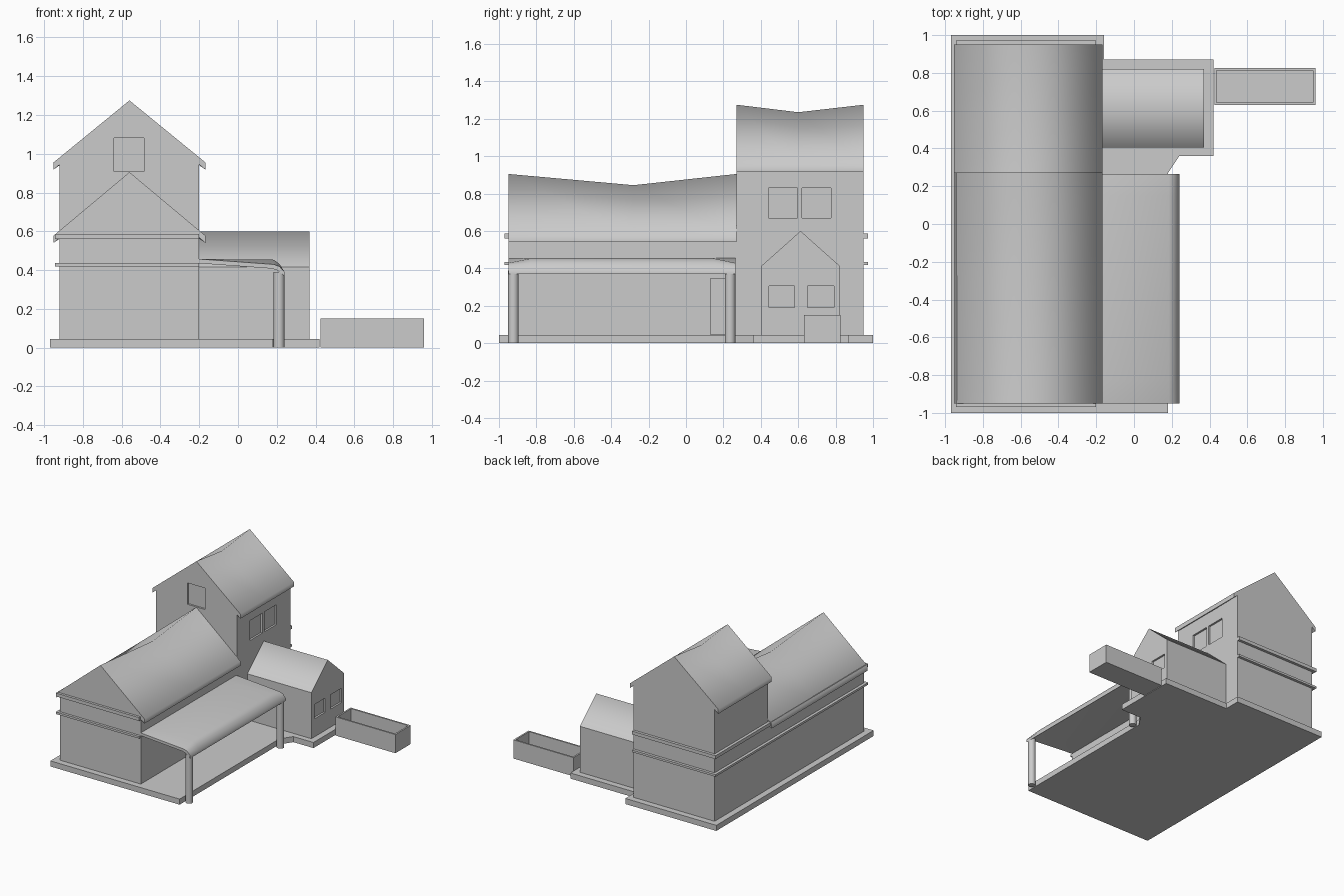
import bpy, bmesh, math
from mathutils import Matrix

if "Cube" in bpy.data.objects:
    bpy.data.objects.remove(bpy.data.objects["Cube"])

GREY = bpy.data.materials.new("plain grey")
GREY.use_nodes = True
GREY.diffuse_color = (0.6, 0.6, 0.6, 1)
GREY.node_tree.nodes["Principled BSDF"].inputs["Base Color"].default_value = (0.6, 0.6, 0.6, 1)


def finish(name, bm, smooth=None):
    bmesh.ops.recalc_face_normals(bm, faces=bm.faces)
    mesh = bpy.data.meshes.new(name)
    bm.to_mesh(mesh)
    bm.free()
    mesh.materials.append(GREY)
    obj = bpy.data.objects.new(name, mesh)
    bpy.context.collection.objects.link(obj)
    bpy.ops.object.select_all(action="DESELECT")
    obj.select_set(True)
    bpy.context.view_layer.objects.active = obj
    if smooth:
        bpy.ops.object.shade_smooth_by_angle(angle=math.radians(smooth))
    return obj


def loft(name, sections, smooth=None):
    """Join equal rings of points and cap both ends."""
    bm = bmesh.new()
    rings = [[bm.verts.new(p) for p in s] for s in sections]
    for a, b in zip(rings, rings[1:]):
        for i in range(len(a)):
            j = (i + 1) % len(a)
            bm.faces.new((a[i], a[j], b[j], b[i]))
    bm.faces.new(rings[0])
    bm.faces.new(rings[-1])
    return finish(name, bm, smooth)


def box(name, x, y, z):
    ring = [(x[0], y[0]), (x[1], y[0]), (x[1], y[1]), (x[0], y[1])]
    return loft(name, [[(*p, h) for p in ring] for h in z])


def cut(obj, x, y, z):
    """Sink a box-shaped recess into a part."""
    cutter = box("cutter", x, y, z)
    cutter.hide_render = True
    bpy.context.view_layer.objects.active = obj
    mod = obj.modifiers.new("recess", "BOOLEAN")
    mod.operation, mod.solver, mod.object = "DIFFERENCE", "EXACT", cutter
    bpy.ops.object.modifier_apply(modifier=mod.name)
    bpy.data.objects.remove(cutter)


MID, HALF, EAVE, THICK = -0.56, 0.36, 0.392, 0.037
FLOOR = 0.02


def gabled_block(name, ys, ridges, eave):
    """Walls with a sagging saddle roof running along y."""
    walls, roof = [], []
    for y, ridge in zip(ys, ridges):
        under = ridge - THICK
        wall_top = under - (ridge - eave) * HALF / EAVE
        walls.append([(MID - HALF, y, FLOOR), (MID + HALF, y, FLOOR),
                      (MID + HALF, y, wall_top), (MID, y, under), (MID - HALF, y, wall_top)])
        roof.append([(MID - EAVE, y, eave), (MID, y, ridge), (MID + EAVE, y, eave),
                     (MID + EAVE, y, eave - THICK), (MID, y, under), (MID - EAVE, y, eave - THICK)])
    loft(name + "_roof", roof, 85)
    return loft(name + "_walls", walls)


# Ground slab with a stepped outline
outline = [(-0.97, 1), (-0.16, 1), (-0.16, 0.87), (0.42, 0.87), (0.42, 0.36),
           (0.24, 0.36), (0.18, 0.27), (0.18, -1), (-0.97, -1)]
loft("ground_slab", [[(*p, z) for p in outline] for z in (0, 0.045)])

# Long hall with a side door
hall = gabled_block("hall", (-0.95, -0.28, 0.27), (0.905, 0.845, 0.905), 0.577)
cut(hall, (-0.212, -0.1), (0.13, 0.25), (0.046, 0.345))

# Tall tower with side and front windows
tower = gabled_block("tower", (0.27, 0.6, 0.95), (1.275, 1.235, 1.275), 0.955)
for y in ((0.44, 0.595), (0.62, 0.775)):
    cut(tower, (-0.215, -0.1), y, (0.67, 0.83))
cut(tower, (-0.64, -0.485), (0.2, 0.285), (0.908, 1.08))

# Horizontal trim around front, left and back
for name, z in (("lower", (0.418, 0.435)), ("upper", (0.56, 0.587))):
    box(name + "_trim", (-0.943, -0.201), (-0.97, 0.972), z)

# Small side wing
wing = box("wing_walls", (-0.21, 0.37), (0.405, 0.82), (FLOOR, 0.415))
loft("wing_roof", [[(x, 0.405, 0.415), (x, 0.6125, 0.6), (x, 0.82, 0.415)]
                   for x in (-0.21, 0.37)], 85)
for y in ((0.445, 0.58), (0.65, 0.79)):
    cut(wing, (0.355, 0.5), y, (0.19, 0.305))

# Porch canopy, dropping toward its outer edge and ends
canopy = []
for y, drop in ((-0.95, 0.024), (-0.83, 0), (0.15, 0), (0.265, 0.024)):
    canopy.append([(-0.205, y, 0.457), (0.185, y, 0.453 - drop), (0.215, y, 0.43 - drop / 2),
                   (0.24, y, 0.39), (0.24, y, 0.37), (0.2, y, 0.4), (0.17, y, 0.42 - drop / 2),
                   (-0.205, y, 0.435)])
loft("porch_canopy", canopy, 40)

# Round porch posts
for name, y in (("front", -0.923), ("back", 0.236)):
    bm = bmesh.new()
    bmesh.ops.create_cone(bm, cap_ends=True, segments=16, radius1=0.028, radius2=0.028,
                          depth=0.39, matrix=Matrix.Translation((0.212, y, 0.195)))
    finish(name + "_post", bm, 40)

# Open trough beside the wing
trough = box("trough", (0.425, 0.96), (0.63, 0.825), (0, 0.15))
cut(trough, (0.438, 0.947), (0.643, 0.812), (0.015, 0.3))
